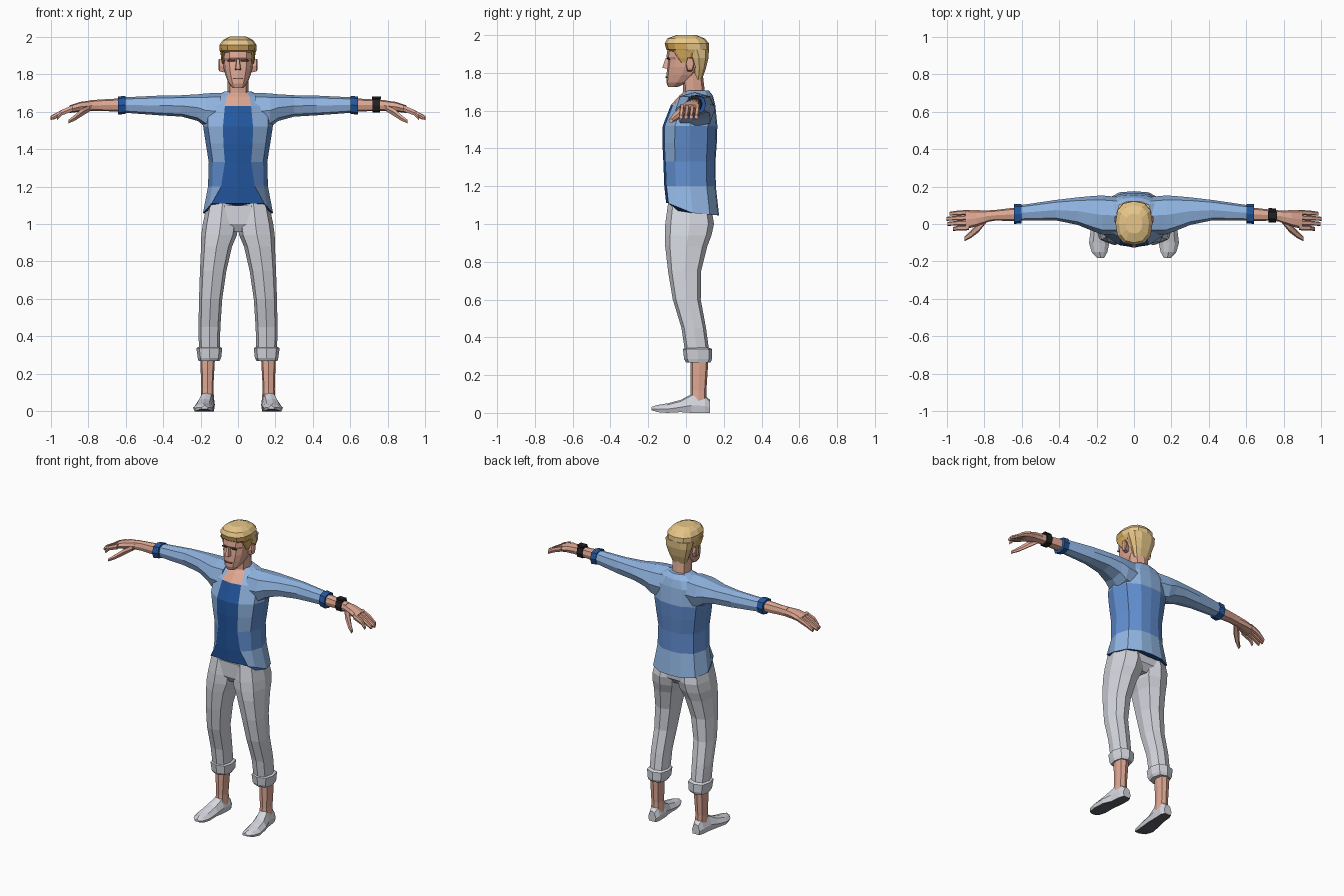
import bpy, bmesh, math

def material(name, r, g, b):
    m = bpy.data.materials.new(name)
    m.diffuse_color = tuple((c / 255) ** 2.2 for c in (r, g, b)) + (1,)
    return m

SKIN = material("skin", 222, 166, 146)
LIGHT = material("light_blue_cloth", 144, 180, 226)
MID = material("mid_blue_cloth", 98, 142, 208)
NAVY = material("navy_cloth", 40, 88, 158)
PALE = material("pale_grey_cloth", 212, 214, 222)
SOLE = material("dark_grey_sole", 95, 97, 104)
BLACK = material("black_strap", 38, 38, 40)
HAIR = material("blond_hair", 232, 198, 136)
DARKHAIR = material("dark_blond_hair", 212, 166, 90)
BROWN = material("brown_line", 120, 82, 70)

def skin(name, rings, mats, rule=None):
    """Join rings of points into a closed, flat-shaded part."""
    bm = bmesh.new()
    rows = [[bm.verts.new(p) for p in ring] for ring in rings]
    n = len(rows[0])
    for a, b in zip(rows, rows[1:]):
        for i in range(n):
            j = (i + 1) % n
            bm.faces.new((a[i], a[j], b[j], b[i]))
    bm.faces.new(rows[0])
    bm.faces.new(rows[-1])
    bmesh.ops.recalc_face_normals(bm, faces=bm.faces)
    bm.normal_update()
    if rule:
        for f in bm.faces:
            f.material_index = rule(f.calc_center_median(), f.normal)
    me = bpy.data.meshes.new(name)
    bm.to_mesh(me)
    bm.free()
    for m in mats:
        me.materials.append(m)
    ob = bpy.data.objects.new(name, me)
    bpy.context.collection.objects.link(ob)
    return ob

def loft(name, axis, specs, mats, n=8, power=0.75, s=1, rule=None):
    """Rings along an axis: (position, a0, a1, b0, b1) are the extents across it."""
    rings = []
    for t, a0, a1, b0, b1 in specs:
        ring = []
        for k in range(n):
            c, d = (round(f(2 * math.pi * k / n), 6) for f in (math.cos, math.sin))
            a = (a0 + a1) / 2 + (a1 - a0) / 2 * math.copysign(abs(c) ** power, c)
            b = (b0 + b1) / 2 + (b1 - b0) / 2 * math.copysign(abs(d) ** power, d)
            x, y, z = {"x": (t, a, b), "y": (a, t, b), "z": (a, b, t)}[axis]
            ring.append((x * s, y, z))
        rings.append(ring)
    return skin(name, rings, mats, rule)

def mirror_ring(half):
    return half + [(-x, y, z) for x, y, z in half[-2:0:-1]]

# Torso: open jacket over a navy shirt, columns run from front centre to back centre
rings = []
for z, w, f, b, e in [(1.05, .187, -.105, .175, .14), (1.20, .16, -.115, .158, .09),
                      (1.33, .156, -.12, .156, .07), (1.43, .172, -.125, .163, .078),
                      (1.52, .186, -.123, .166, .08), (1.63, .185, -.08, .155, .07),
                      (1.68, .13, -.035, .142, .06), (1.708, .07, .0, .12, .045)]:
    h = 1 if z == 1.05 else 0
    m = (f + b) / 2
    rings.append(mirror_ring([(0, f, z + .06 * h), (e, f + .012, z + .06 * h),
                              (.86 * w, f + (m - f) * .45, z + .02 * h), (w, m, z + .008 * h),
                              (.84 * w, b - (b - m) * .35, z), (.42 * w, b - .006, z - .004 * h),
                              (0, b, z - .004 * h)]))

def torso_rule(c, n):
    if n.z < -.85 and c.z < 1.12:
        return 2
    if n.y < -.2 and abs(c.x) < (.05 if c.z > 1.63 else .066):
        return 3 if c.z > 1.63 else 2
    return 1 if 1.2 < c.z < 1.52 and n.y > -.75 else 0

skin("jacket_and_shirt", rings, [LIGHT, MID, NAVY, SKIN], torso_rule)

# Trousers seat
loft("trouser_seat", "z", [(.96, -.07, .07, -.07, .1), (1.0, -.165, .165, -.095, .135),
                           (1.1, -.165, .165, -.098, .14)], [PALE], 10)

# Neck and head
loft("neck", "z", [(1.64, -.065, .065, -.05, .11), (1.70, -.056, .056, -.015, .1),
                   (1.80, -.056, .056, -.02, .088)], [SKIN])
loft("head", "z", [(1.725, -.028, .028, -.095, -.045), (1.75, -.05, .05, -.104, .01),
                   (1.79, -.066, .066, -.103, .06), (1.83, -.076, .076, -.1, .085),
                   (1.87, -.08, .08, -.094, .1), (1.885, -.081, .081, -.104, .1),
                   (1.93, -.08, .08, -.097, .1)], [SKIN], 12, .8)
skin("nose", [[(-.017, -.09, 1.822), (.017, -.09, 1.822), (.012, -.126, 1.826), (-.012, -.126, 1.826)],
              [(-.008, -.09, 1.88), (.008, -.09, 1.88), (.006, -.107, 1.88), (-.006, -.107, 1.88)]], [SKIN])
loft("mouth", "z", [(1.774, -.028, .028, -.108, -.09), (1.78, -.028, .028, -.108, -.09)], [BROWN])

# Hair: swept crown and tapered back
loft("hair_crown", "z", [(1.905, -.088, .088, -.078, .118), (1.925, -.098, .098, -.105, .123),
                         (1.955, -.099, .099, -.113, .122), (1.982, -.08, .08, -.1, .1),
                         (2.0, -.045, .045, -.05, .055)], [HAIR, DARKHAIR], 12, .8,
     rule=lambda c, n: 1 if c.z < 1.945 and c.y < .03 else 0)
loft("hair_back", "z", [(1.765, -.05, .05, .045, .085), (1.82, -.07, .07, .035, .106),
                        (1.88, -.09, .09, .018, .121), (1.925, -.094, .094, -.01, .124)], [HAIR], 10)

for s, side in ((1, "left"), (-1, "right")):
    # Face details
    loft(side + "_ear", "x", [(.07, .0, .035, 1.805, 1.87), (.098, .0, .045, 1.81, 1.885),
                              (.103, .01, .04, 1.82, 1.88)], [SKIN], 6, s=s)
    loft(side + "_brow", "z", [(1.868, .017, .058, -.094, -.085), (1.878, .017, .054, -.102, -.09)],
         [BROWN], s=s)
    loft(side + "_sideburn", "z", [(1.855, .074, .084, -.025, .015), (1.88, .074, .09, -.045, .03),
                                   (1.92, .07, .094, -.07, .04)], [DARKHAIR], s=s)

    # Sleeve, cuff, forearm and hand
    loft(side + "_sleeve", "x", [(.09, -.055, .145, 1.50, 1.70), (.17, -.055, .152, 1.515, 1.697),
                                 (.215, -.04, .15, 1.55, 1.692), (.30, -.005, .142, 1.573, 1.687),
                                 (.42, .02, .128, 1.58, 1.685), (.61, .018, .1, 1.594, 1.676)],
         [LIGHT], s=s)
    loft(side + "_cuff", "x", [(.60, .004, .106, 1.588, 1.684), (.64, .0, .106, 1.583, 1.68)],
         [NAVY], s=s)
    loft(side + "_forearm", "x", [(.63, .016, .088, 1.6, 1.67), (.74, .018, .075, 1.603, 1.664),
                                  (.79, .01, .072, 1.603, 1.66)], [SKIN], s=s)
    loft(side + "_palm", "x", [(.78, .01, .072, 1.603, 1.66), (.84, -.012, .074, 1.6, 1.652),
                               (.90, -.028, .074, 1.592, 1.632)], [SKIN], s=s)
    for k, reach in enumerate((.985, 1.0, .995, .965)):
        y = .062 - .027 * k
        loft(f"{side}_finger_{k + 1}", "x",
             [(.88, y - .014, y + .013, 1.6, 1.637), (.94, y - .016, y + .01, 1.578, 1.611),
              (reach, y - .018, y + .003, 1.554, 1.578)], [SKIN], 6, s=s)
    loft(side + "_thumb", "x", [(.79, .005, .045, 1.6, 1.635), (.83, -.045, .01, 1.575, 1.62),
                                (.87, -.075, -.035, 1.55, 1.585), (.905, -.092, -.068, 1.535, 1.557)],
         [SKIN], 6, s=s)

    # Trouser leg with turned-up cuff
    loft(side + "_trouser_leg", "z",
         [(1.11, .0, .165, -.095, .13), (1.0, -.002, .188, -.11, .148), (.94, .006, .196, -.112, .135),
          (.88, .032, .197, -.11, .112), (.75, .062, .203, -.095, .08), (.6, .084, .208, -.07, .078),
          (.45, .094, .211, -.024, .106), (.31, .098, .208, -.003, .125)], [PALE], s=s)
    loft(side + "_trouser_cuff", "z", [(.268, .1, .21, .0, .13), (.285, .09, .215, -.01, .138),
                                       (.338, .084, .222, -.016, .138), (.346, .1, .206, .0, .12)],
         [PALE], s=s)

    # Ankle and slip-on shoe
    loft(side + "_ankle", "z", [(.04, .125, .2, .02, .11), (.12, .132, .196, .025, .108),
                                (.3, .122, .202, .025, .12)], [SKIN], s=s)
    shoe = []
    for y, x, w, lo, hi in [(.128, .163, .028, .0, .068), (.1, .163, .04, .0, .092),
                            (.03, .168, .043, .0, .1), (-.03, .18, .051, .004, .068),
                            (-.1, .186, .054, .0, .05), (-.15, .184, .042, .004, .042),
                            (-.182, .178, .018, .014, .032)]:
        mid = lo + (hi - lo) * .4
        shoe.append([(s * (x + u * w), y, z) for u, z in
                     [(-.85, lo), (.85, lo), (1, mid), (.6, hi - .008), (0, hi), (-.6, hi - .008), (-1, mid)]])
    skin(side + "_shoe", shoe, [PALE, SOLE], lambda c, n: 1 if n.z < -.7 else 0)

# Wrist watch on one arm
loft("watch_strap", "x", [(.718, .008, .085, 1.594, 1.672), (.758, .008, .083, 1.594, 1.672)], [BLACK])
loft("watch_face", "x", [(.715, .025, .068, 1.665, 1.68), (.762, .025, .068, 1.665, 1.68)], [BLACK], 8, .4)
